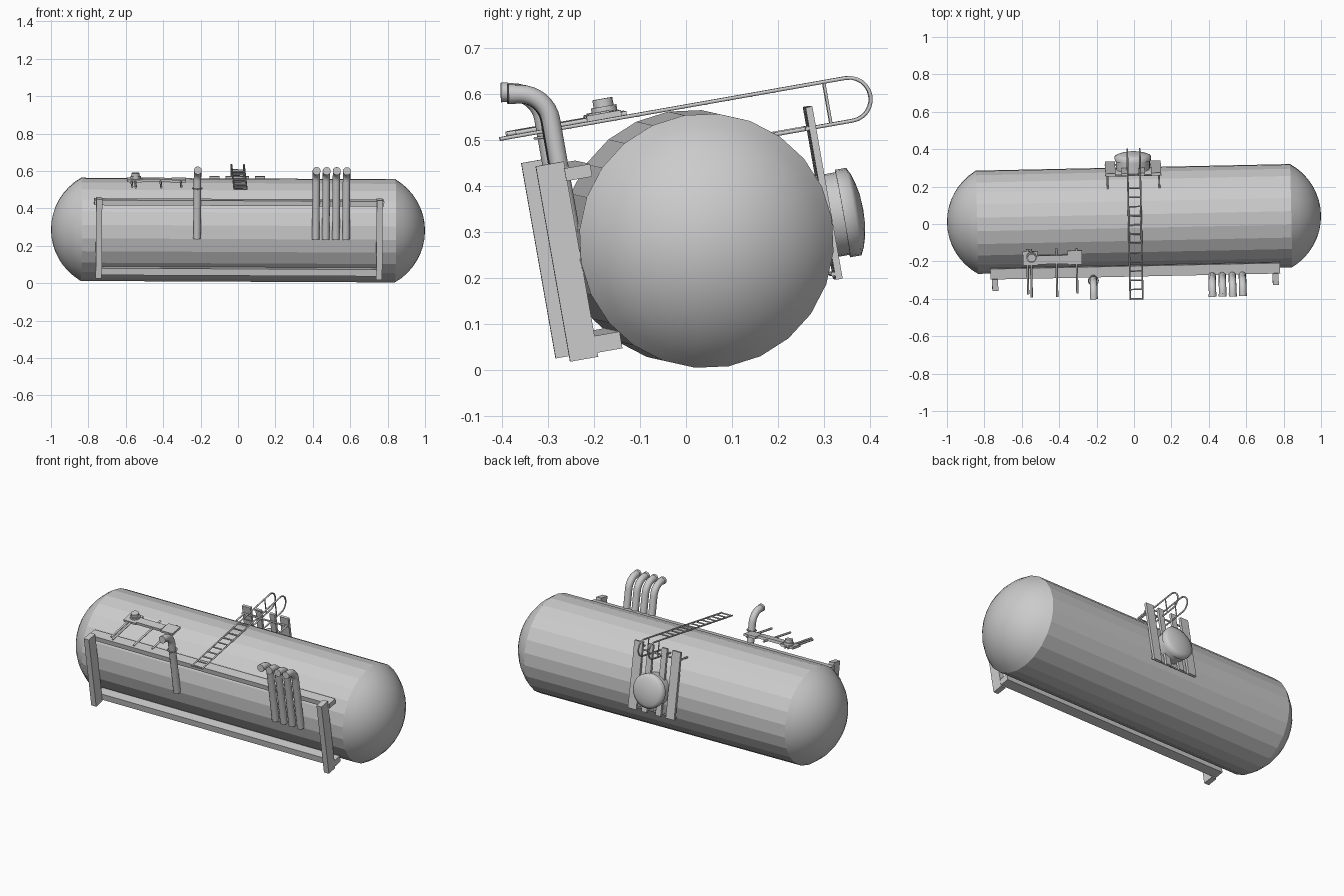
import bpy, bmesh, math
from mathutils import Matrix, Vector

old = bpy.data.objects.get("Cube")
if old:
    bpy.data.objects.remove(old, do_unlink=True)

# One plain grey for everything
grey = bpy.data.materials.new("light_grey")
grey.use_nodes = True
COLOR = (0.6, 0.6, 0.6, 1)
grey.diffuse_color = COLOR
grey.node_tree.nodes["Principled BSDF"].inputs["Base Color"].default_value = COLOR

# The tank lies rolled about its own axis, with a slight yaw and pitch
R = math.radians
PLACE = (Matrix.Translation((0, 0.027, 0.284)) @ Matrix.Rotation(R(1.2), 4, 'Z')
         @ Matrix.Rotation(R(0.27), 4, 'Y') @ Matrix.Rotation(R(10), 4, 'X'))


def add(name, data):
    ob = bpy.data.objects.new(name, data)
    bpy.context.scene.collection.objects.link(ob)
    data.materials.append(grey)
    ob.matrix_world = PLACE
    return ob


def finish(name, bm):
    bmesh.ops.recalc_face_normals(bm, faces=bm.faces)
    me = bpy.data.meshes.new(name)
    bm.to_mesh(me)
    bm.free()
    return add(name, me)


def boxes(name, spans):
    """Each span is (x0, x1, y0, y1, z0, z1)."""
    bm = bmesh.new()
    for x0, x1, y0, y1, z0, z1 in spans:
        m = Matrix.Translation(((x0 + x1) / 2, (y0 + y1) / 2, (z0 + z1) / 2))
        bmesh.ops.create_cube(bm, size=1, matrix=m @ Matrix.Diagonal((x1 - x0, y1 - y0, z1 - z0, 1)))
    return finish(name, bm)


def lathe(name, profile, axis, center, steps, smooth):
    """Spin (radius, distance) points about an axis; smooth(i) picks smooth bands."""
    bm = bmesh.new()
    turn = Vector((0, 0, 1)).rotation_difference(Vector(axis)).to_matrix()
    rings = []
    for r, h in profile:
        count = 1 if r < 1e-5 else steps
        rings.append([bm.verts.new(Vector(center) + turn @ Vector(
            (r * math.cos(2 * math.pi * k / steps), r * math.sin(2 * math.pi * k / steps), h)))
            for k in range(count)])
    for i, (a, b) in enumerate(zip(rings, rings[1:])):
        for k in range(steps):
            n = (k + 1) % steps
            if len(a) == 1:
                f = bm.faces.new((a[0], b[k], b[n]))
            elif len(b) == 1:
                f = bm.faces.new((a[k], a[n], b[0]))
            else:
                f = bm.faces.new((a[k], a[n], b[n], b[k]))
            f.smooth = smooth(i)
    return finish(name, bm)


def tubes(name, paths, radius, sides=2):
    cu = bpy.data.curves.new(name, 'CURVE')
    cu.dimensions = '3D'
    cu.bevel_depth = radius
    cu.bevel_resolution = sides
    cu.use_fill_caps = True
    for path in paths:
        s = cu.splines.new('POLY')
        s.points.add(len(path) - 1)
        for p, co in zip(s.points, path):
            p.co = (*co, 1)
    return add(name, cu)


# Tank: faceted barrel with smooth spherical caps
RAD, HALF, CAP = 0.277, 0.84, 0.16
ball = (RAD ** 2 + CAP ** 2) / (2 * CAP)
rim = math.asin(RAD / ball)
N = 8
cap = [(ball * math.sin(rim * i / N), HALF + CAP - ball + ball * math.cos(rim * i / N)) for i in range(N + 1)]
profile = [(r, -h) for r, h in cap] + cap[::-1]
lathe("tank", profile, (1, 0, 0), (0, 0, 0), 24, lambda i: i != N)

# Front frame: two posts and two rails
boxes("frame_posts", [(s * 0.75 - 0.016, s * 0.75 + 0.016, -0.336, -0.274, -0.208, 0.223) for s in (-1, 1)])
boxes("frame_rails", [(-0.775, 0.775, -0.276, -0.219, 0.18, 0.208),
                      (-0.765, 0.765, -0.276, -0.219, -0.199, -0.162)])


# Vent pipes with forward bends and a lip at the mouth
def vent(x):
    bend = 0.068
    path = [(x, -0.282, 0.002)]
    for i in range(9):
        a = R(80) * i / 8
        path.append((x, -0.282 - bend * (1 - math.cos(a)), 0.315 + bend * math.sin(a)))
    path.append((x, path[-1][1] - 0.022, path[-1][2] + 0.004))
    return path


VENTS = (-0.225, 0.41, 0.464, 0.518, 0.572)
tubes("vent_pipes", [vent(x) for x in VENTS], 0.02, 4)
mouths = [vent(x)[-1] for x in VENTS]
tubes("vent_lips", [[(x, y + 0.012, z - 0.002), (x, y - 0.003, z + 0.0005)] for x, y, z in mouths], 0.0215, 4)
ring = [(-0.225 + 0.026 * math.cos(R(15 * k)), -0.282 + 0.026 * math.sin(R(15 * k)), 0.275) for k in range(25)]
tubes("vent_ring", [ring], 0.003, 1)

# Ladder over the top with hooped handrails at the back
rails = []
for x in (-0.03, 0.037):
    hoop = [(x, 0.375 + 0.047 * math.sin(R(15 * k)), 0.242 + 0.047 * math.cos(R(15 * k))) for k in range(13)]
    rails.append([(x, -0.388, 0.289)] + hoop + [(x, 0.2, 0.195)])
tubes("ladder_rails", rails, 0.0045, 1)
tubes("ladder_rungs", [[(-0.03, -0.382 + 0.05 * k, 0.288), (0.037, -0.382 + 0.05 * k, 0.288)] for k in range(13)],
      0.004, 1)
tubes("ladder_braces", [[(x, 0.327, 0.289), (x, 0.327, 0.195)] for x in (-0.03, 0.037)], 0.0035, 1)

# Slatted panel on the back, with cross bars and stays to the tank
slats = [(x - w, x + w, 0.276, 0.291, -0.138, 0.242)
         for x, w in ((-0.122, 0.027), (-0.045, 0.017), (0.045, 0.017), (0.122, 0.027))]
boxes("back_slats", slats)
tubes("back_cross_bars", [[(-0.15, 0.272, z), (0.15, 0.272, z)] for z in (-0.125, 0.196)], 0.005, 1)
tubes("back_stays", [[(x, 0.28, z), (x, 0.2, z)] for x in (-0.138, 0.138) for z in (0.196,)], 0.005, 1)

# Manhole: neck, then a wider domed lid
neck_lid = [(0, 0.2), (0.091, 0.2), (0.091, 0.318), (0.0965, 0.318), (0.0965, 0.343),
            (0.08, 0.351), (0.06, 0.357), (0.035, 0.362), (0, 0.364)]
lathe("manhole", neck_lid, (0, 1, 0), (0, 0, 0), 24, lambda i: i in (1, 3) or i >= 4)

# Valve platform on top: plates, rods and a valve cap
boxes("valve_plates", [(-0.6, -0.52, -0.188, -0.112, 0.29, 0.303),
                       (-0.52, -0.36, -0.182, -0.135, 0.29, 0.306),
                       (-0.36, -0.283, -0.188, -0.112, 0.29, 0.303)])
tubes("valve_rods", [[(x, y, 0.293), (x, -0.1, 0.293)]
                     for x, y in ((-0.575, -0.345), (-0.556, -0.362), (-0.42, -0.362), (-0.312, -0.345))], 0.006, 1)
lathe("valve_cap", [(0, 0), (0.028, 0), (0.028, 0.017), (0.022, 0.017), (0.022, 0.034), (0, 0.034)],
      (0, 0, 1), (-0.553, -0.142, 0.298), 16, lambda i: i in (1, 3))
